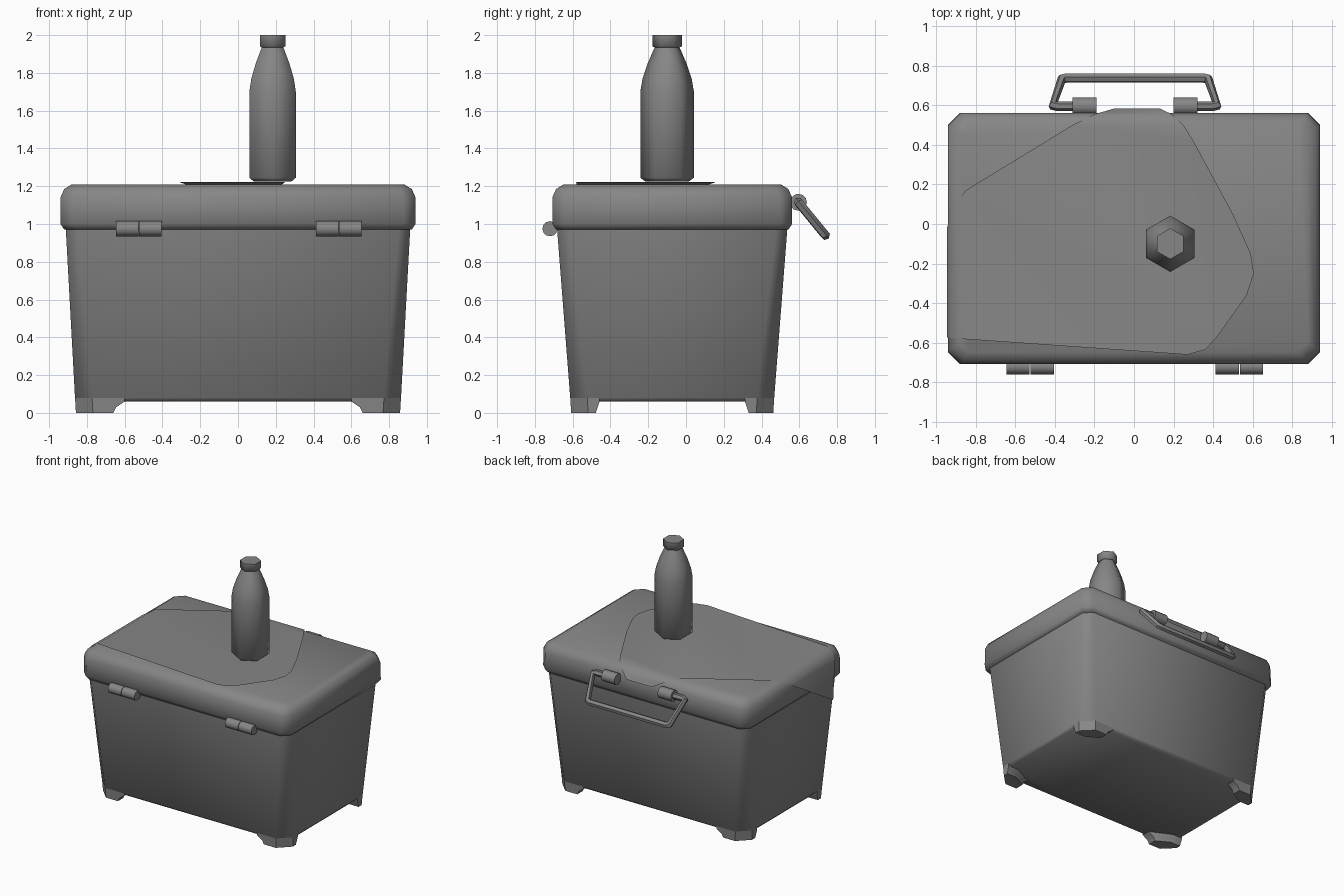
import bpy, bmesh, math
from mathutils import Matrix, Vector

cube = bpy.data.objects.get("Cube")
if cube:
    bpy.data.objects.remove(cube, do_unlink=True)

grey = bpy.data.materials.new("mid_grey")
grey.use_nodes = True
GREY = (0.24, 0.24, 0.24, 1)
grey.diffuse_color = GREY
grey.node_tree.nodes["Principled BSDF"].inputs["Base Color"].default_value = GREY


def finish(name, mesh, angle=65):
    mesh.materials.clear()
    mesh.materials.append(grey)
    for p in mesh.polygons:
        p.use_smooth = True
    mesh.set_sharp_from_angle(angle=math.radians(angle))
    ob = bpy.data.objects.new(name, mesh)
    bpy.context.collection.objects.link(ob)
    return ob


def from_bmesh(name, bm, angle=65):
    bmesh.ops.recalc_face_normals(bm, faces=bm.faces)
    mesh = bpy.data.meshes.new(name)
    bm.to_mesh(mesh)
    bm.free()
    return finish(name, mesh, angle)


def loft(name, rings, angle=65):
    """Skin a stack of equal-length rings and cap both ends."""
    bm = bmesh.new()
    rows = [[bm.verts.new(p) for p in ring] for ring in rings]
    n = len(rows[0])
    for a, b in zip(rows, rows[1:]):
        for i in range(n):
            j = (i + 1) % n
            bm.faces.new((a[i], a[j], b[j], b[i]))
    bm.faces.new(rows[0])
    bm.faces.new(rows[-1])
    return from_bmesh(name, bm, angle)


def octagon(hx, hy, c, cy, z):
    """Rectangle with cut corners."""
    quarter = [(hx, hy - c), (hx - c, hy)]
    pts = quarter + [(-x, y) for x, y in quarter[::-1]]
    pts += [(-x, -y) for x, y in pts]
    return [(x, y + cy, z) for x, y in pts]


def rod(name, x0, x1, y, z, r, sides):
    """Cylinder lying along x."""
    bm = bmesh.new()
    m = Matrix.Translation(((x0 + x1) / 2, y, z)) @ Matrix.Rotation(math.pi / 2, 4, 'Y')
    bmesh.ops.create_cone(bm, cap_ends=True, segments=sides, radius1=r, radius2=r,
                          depth=x1 - x0, matrix=m)
    return from_bmesh(name, bm)


# Tapered box with a rounded bottom edge
CY = -0.073
loft("cooler_body", [octagon(0.845, 0.52, 0.08, CY, 0.06),
                     octagon(0.863, 0.54, 0.09, CY, 0.08),
                     octagon(0.912, 0.61, 0.06, CY, 0.98)])

# Lid with chamfered top edge
loft("lid", [octagon(0.92, 0.615, 0.06, CY, 0.97),
             octagon(0.94, 0.635, 0.06, CY, 1.0),
             octagon(0.94, 0.635, 0.065, CY, 1.14),
             octagon(0.92, 0.615, 0.06, CY, 1.185),
             octagon(0.88, 0.575, 0.05, CY, 1.21)])

# Four flared corner feet
for sx in (-1, 1):
    for sy in (-1, 1):
        rings = []
        for z, ix, iy in ((0, 0.66, 0.405), (0.03, 0.645, 0.395),
                          (0.06, 0.60, 0.385), (0.08, 0.60, 0.385)):
            X, Y, c = 0.858 + z * 0.06, 0.535 + z * 0.06, 0.09
            pts = [(ix, Y), (X - c, Y), (X, Y - c), (X, iy), (X - c, iy), (ix, Y - 0.07)]
            rings.append([(sx * x, sy * y + CY, z) for x, y in pts])
        side = "left" if sx > 0 else "right"
        end = "back" if sy > 0 else "front"
        loft(f"foot_{end}_{side}", rings, 40)

# Two split hinges on the front
for side, x in (("right", -0.525), ("left", 0.533)):
    rod(f"hinge_{side}_a", x - 0.12, x - 0.002, -0.72, 0.975, 0.04, 12)
    rod(f"hinge_{side}_b", x + 0.002, x + 0.12, -0.72, 0.975, 0.04, 12)

# Handle brackets on the back
for side, x in (("right", -0.25), ("left", 0.26)):
    rod(f"handle_bracket_{side}", x - 0.06, x + 0.06, 0.595, 1.115, 0.045, 12)

# Carrying handle: a tube hanging outwards from the brackets
half = [(0.2, 0), (0.39, 0), (0.415, 0.03), (0.37, 0.96), (0.345, 1)]
path = [(x, t) for x, t in half] + [(-x, t) for x, t in half[::-1]]
curve = bpy.data.curves.new("handle_path", 'CURVE')
curve.dimensions = '3D'
curve.bevel_depth = 0.025
curve.bevel_resolution = 1
curve.use_fill_caps = True
spline = curve.splines.new('POLY')
spline.points.add(len(path) - 1)
top, low = Vector((0.005, 0.595, 1.115)), Vector((0.005, 0.738, 0.94))
for point, (x, t) in zip(spline.points, path):
    point.co = (*(top.lerp(low, t) + Vector((x, 0, 0))), 1)
temp = bpy.data.objects.new("handle_path", curve)
bpy.context.collection.objects.link(temp)
bpy.context.view_layer.update()
mesh = bpy.data.meshes.new_from_object(temp.evaluated_get(bpy.context.evaluated_depsgraph_get()))
bpy.data.objects.remove(temp, do_unlink=True)
finish("handle", mesh, 50)

# Cloth: a flat outline, creased and bent over the lid's right and back edges
CLOTH_Z = 1.222
SIDE = [(0.86, CLOTH_Z), (0.92, 1.19), (0.946, 1.13), (0.946, 0.81)]
BACK = [(0.50, CLOTH_Z), (0.555, 1.18), (0.587, 1.12), (0.59, 1.0)]


def bend(d, profile):
    """Follow the profile by arc length; return outward position and height."""
    if d <= profile[0][0]:
        return d, CLOTH_Z
    left = d - profile[0][0]
    for a, b in zip(profile, profile[1:]):
        a, b = Vector(a), Vector(b)
        if left <= (b - a).length + 1e-4:
            return a.lerp(b, left / (b - a).length)
        left -= (b - a).length
    return b


outline = [(-1.31, -0.55), (0.27, -0.66), (0.36, -0.635), (0.42, -0.57), (0.57, -0.36),
           (0.605, -0.25), (0.59, -0.15), (0.5, 0.05), (0.3, 0.42), (0.25, 0.5),
           (0.18, 0.58), (0.13, 0.63), (-0.1, 0.63), (-0.18, 0.58), (-0.85, 0.17),
           (-0.92, 0.08), (-0.99, -0.02)]
bm = bmesh.new()
bm.faces.new([bm.verts.new((x, y, CLOTH_Z)) for x, y in outline])
for co, no in (((-0.86, 0, 0), (1, 0, 0)), ((-0.928, 0, 0), (1, 0, 0)),
               ((-0.993, 0, 0), (1, 0, 0)), ((0, 0.5, 0), (0, 1, 0)),
               ((0, 0.569, 0), (0, 1, 0))):
    bmesh.ops.bisect_plane(bm, geom=bm.verts[:] + bm.edges[:] + bm.faces[:],
                           plane_co=co, plane_no=no)
for v in bm.verts:
    x, zx = bend(-v.co.x, SIDE)
    y, zy = bend(v.co.y, BACK)
    v.co = (-x, y, min(zx, zy))
from_bmesh("cloth", bm)

# Six-sided bottle standing on the lid
profile = [(1.225, 0.115), (1.245, 0.142), (1.70, 0.142), (1.77, 0.13), (1.85, 0.103),
           (1.935, 0.066), (1.94, 0.078), (2.0, 0.078)]
loft("bottle", [[(0.183 + r * math.sin(k * math.pi / 3), -0.10 + r * math.cos(k * math.pi / 3), z)
                 for k in range(6)] for z, r in profile])
